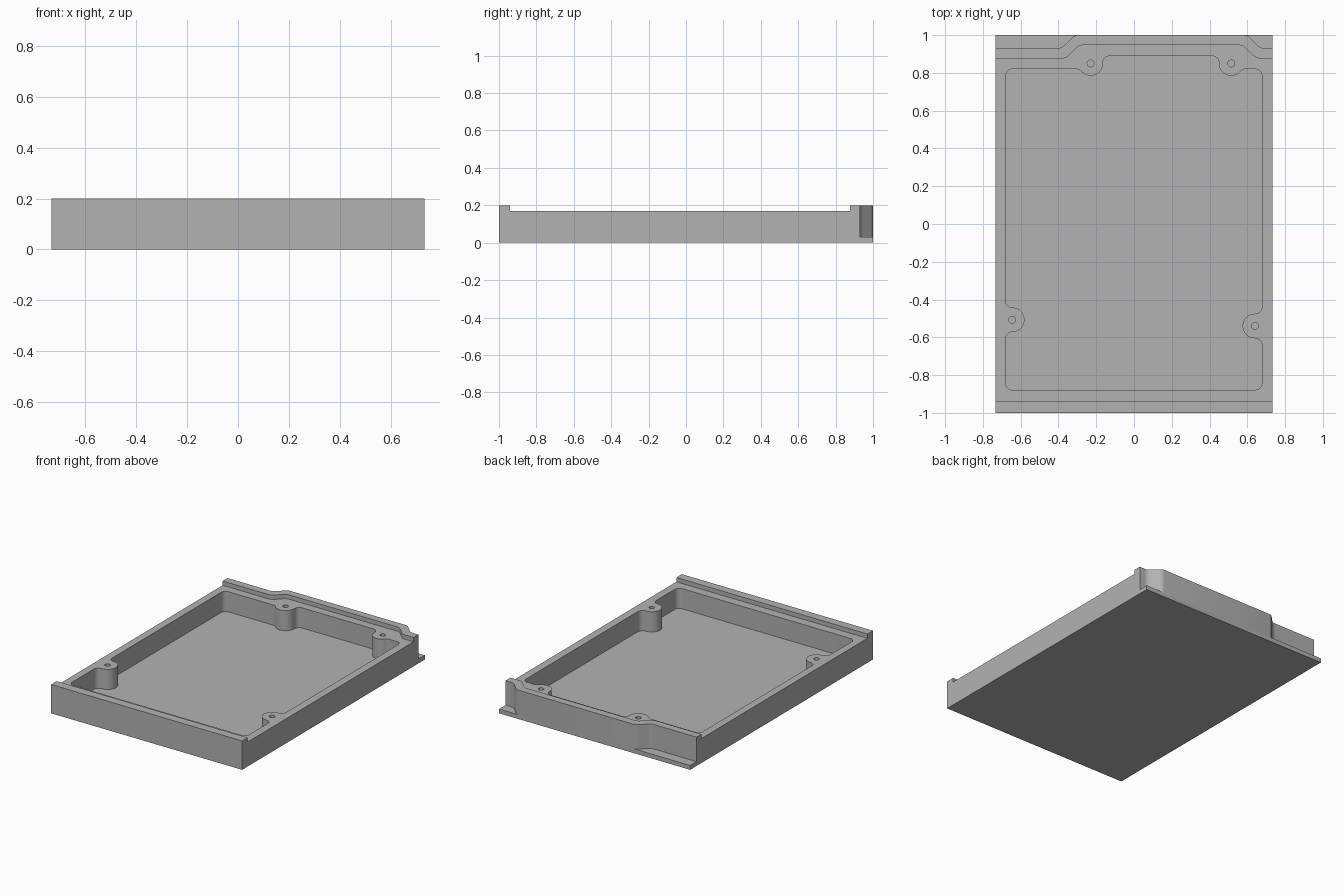
import bpy, bmesh, math
from mathutils import Vector

if "Cube" in bpy.data.objects:
    bpy.data.objects.remove(bpy.data.objects["Cube"])

HALF_W = 0.732      # half width of the tray
FLOOR = 0.03        # base plate thickness
RIM = 0.17          # top of side walls
TOP = 0.20          # top of end lips
MID = 0.1425        # centre line of the rear bulge
BOSS = 0.065        # screw boss radius
FIL = 0.035         # inner fillet radius

grey = bpy.data.materials.new("grey")
grey.diffuse_color = (0.45, 0.45, 0.45, 1)
grey.use_nodes = True
grey.node_tree.nodes["Principled BSDF"].inputs["Base Color"].default_value = grey.diffuse_color


def rounded(points, steps=8):
    """Outline from (x, y, radius) corners, with each corner filleted."""
    out, n = [], len(points)
    for i, (x, y, r) in enumerate(points):
        p = Vector((x, y))
        if r == 0:
            out.append(p)
            continue
        a = (Vector(points[i - 1][:2]) - p).normalized()
        b = (Vector(points[(i + 1) % n][:2]) - p).normalized()
        half = a.angle(b) / 2
        centre = p + (a + b).normalized() * (r / math.sin(half))
        start = p + a * (r / math.tan(half)) - centre
        end = p + b * (r / math.tan(half)) - centre
        sweep = math.atan2(start.x * end.y - start.y * end.x, start.dot(end))
        for k in range(steps + 1):
            t = sweep * k / steps
            c, s = math.cos(t), math.sin(t)
            q = centre + Vector((start.x * c - start.y * s, start.x * s + start.y * c))
            if not out or (q - out[-1]).length > 1e-4:
                out.append(q)
    if (out[0] - out[-1]).length < 1e-4:
        out.pop()
    return out


def prism(name, outline, z0, z1):
    """Solid made by extruding an outline from z0 to z1."""
    bm = bmesh.new()
    face = bm.faces.new([bm.verts.new((p[0], p[1], z0)) for p in outline])
    top = bmesh.ops.extrude_face_region(bm, geom=[face])["geom"]
    bmesh.ops.translate(bm, vec=(0, 0, z1 - z0),
                        verts=[v for v in top if isinstance(v, bmesh.types.BMVert)])
    bmesh.ops.recalc_face_normals(bm, faces=bm.faces)
    mesh = bpy.data.meshes.new(name)
    bm.to_mesh(mesh)
    bm.free()
    mesh.materials.append(grey)
    ob = bpy.data.objects.new(name, mesh)
    bpy.context.collection.objects.link(ob)
    return ob


def flip(points):
    """Mirror corners about the rear bulge centre line."""
    return [(2 * MID - x, y, r) for x, y, r in reversed(points)]


# Solid block
tray = prism("tray", [(-HALF_W, -1), (HALF_W, -1), (HALF_W, 1), (-HALF_W, 1)], 0, TOP)
cutters = []

# Rear corner recesses beside the bulge, leaving the base plate as a ledge
notch = [(-0.9, 0.93, 0), (-0.385, 0.93, 0.05), (-0.315, 1.0005, 0.05),
         (-0.25, 1.0005, 0), (-0.25, 1.1, 0), (-0.9, 1.1, 0)]
cutters.append(prism("left_recess_cutter", rounded(notch), FLOOR, 0.3))
cutters.append(prism("right_recess_cutter", rounded(flip(notch)), FLOOR, 0.3))

# Lowered rim between the front and rear lips
rear = [(-0.9, 0.877, 0), (-0.36, 0.877, 0.05), (-0.29, 0.947, 0.05)]
step = [(0.9, -0.94, 0), (-0.9, -0.94, 0)] + rear + flip(rear)
cutters.append(prism("rim_cutter", rounded(step), RIM, 0.3))

# Cavity outline running around the screw bosses
def side_boss(x_wall, x_tip, y, up):
    d = BOSS if up else -BOSS
    return [(x_wall, y - d, FIL), (x_tip, y - d, BOSS - 0.0005),
            (x_tip, y + d, BOSS - 0.0005), (x_wall, y + d, FIL)]

rear_boss = [(-0.289, 0.82, FIL), (-0.259, 0.785, BOSS - 0.0005),
             (-0.165, 0.785, BOSS - 0.002), (-0.165, 0.889, FIL)]
cavity = ([(-0.68, -0.878, FIL)] + side_boss(-0.68, -0.58, -0.507, True)
          + [(-0.68, 0.82, FIL)] + rear_boss + flip(rear_boss)
          + [(0.677, 0.82, FIL)] + side_boss(0.677, 0.575, -0.54, False)
          + [(0.677, -0.878, FIL)])
cutters.append(prism("cavity_cutter", rounded(cavity), FLOOR, 0.3))

# Screw holes
for x, y in [(-0.23, 0.85), (0.515, 0.85), (-0.645, -0.507), (0.64, -0.54)]:
    ring = [(x + 0.018 * math.cos(k * math.tau / 24),
             y + 0.018 * math.sin(k * math.tau / 24)) for k in range(24)]
    cutters.append(prism("screw_hole_cutter", ring, FLOOR + 0.01, 0.3))

# Carve the block, then remove the cutters
bpy.context.view_layer.objects.active = tray
tray.select_set(True)
for cutter in cutters:
    cutter.hide_render = True
    mod = tray.modifiers.new("cut", 'BOOLEAN')
    mod.operation = 'DIFFERENCE'
    mod.solver = 'EXACT'
    mod.object = cutter
    bpy.ops.object.modifier_apply(modifier=mod.name)
for cutter in cutters:
    bpy.data.objects.remove(cutter)

bpy.ops.object.shade_smooth_by_angle(angle=math.radians(30))
